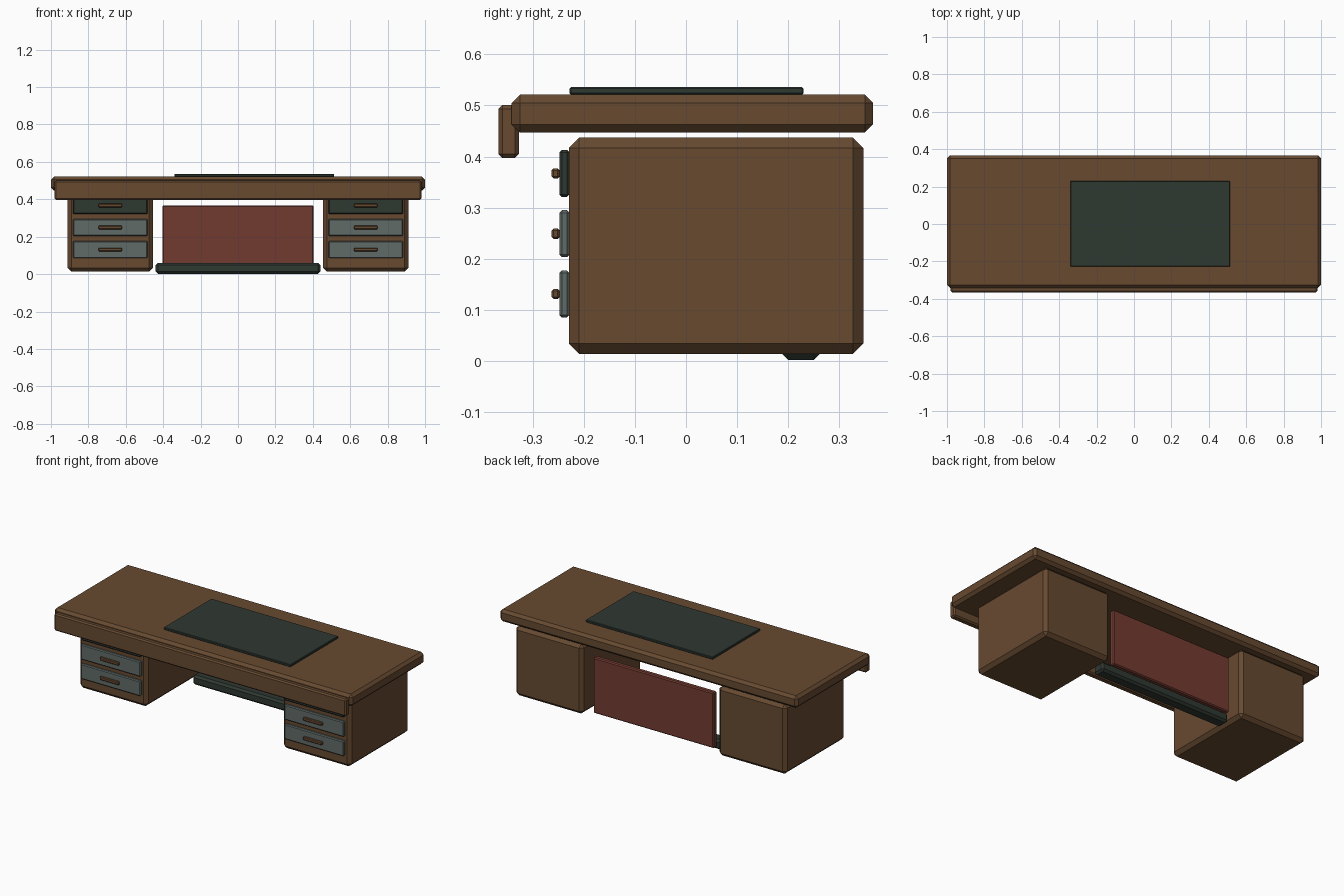
import bpy, bmesh

if "Cube" in bpy.data.objects:
    bpy.data.objects.remove(bpy.data.objects["Cube"])


def material(name, rgb):
    m = bpy.data.materials.new(name)
    m.diffuse_color = (*rgb, 1.0)
    m.use_nodes = True
    m.node_tree.nodes["Principled BSDF"].inputs["Base Color"].default_value = m.diffuse_color
    return m


WOOD = material("brown wood", (0.135, 0.068, 0.030))
RED = material("dark red", (0.170, 0.044, 0.030))
GREY = material("grey green", (0.115, 0.145, 0.137))
DARK = material("dark green", (0.028, 0.040, 0.031))


def box(name, x, y, z, bevel, mat):
    """Chamfered box from its min/max extents on each axis."""
    bm = bmesh.new()
    bmesh.ops.create_cube(bm, size=1.0)
    for v in bm.verts:
        for i, (lo, hi) in enumerate((x, y, z)):
            v.co[i] = hi if v.co[i] > 0 else lo
    bmesh.ops.bevel(bm, geom=bm.edges[:], offset=bevel, segments=1,
                    profile=0.5, affect='EDGES')
    me = bpy.data.meshes.new(name)
    bm.to_mesh(me)
    bm.free()
    me.materials.append(mat)
    ob = bpy.data.objects.new(name, me)
    bpy.context.collection.objects.link(ob)
    return ob


# Desktop, front apron and writing pad
box("desktop", (-1, 1), (-0.341, 0.366), (0.447, 0.521), 0.016, WOOD)
box("front_apron", (-0.98, 0.98), (-0.367, -0.327), (0.397, 0.501), 0.008, WOOD)
box("desk_pad", (-0.34, 0.513), (-0.228, 0.23), (0.521, 0.536), 0.003, DARK)

# Pedestals with three drawers each
for side, s in (("left", -1), ("right", 1)):
    cx = s * 0.683
    box(side + "_pedestal", (cx - 0.228, cx + 0.228), (-0.229, 0.347),
        (0.014, 0.437), 0.02, WOOD)
    for i, mat in enumerate((GREY, GREY, DARK)):
        z = 0.131 + i * 0.118
        box(f"{side}_drawer_{i + 1}", (cx - 0.2, cx + 0.2), (-0.248, -0.228),
            (z - 0.046, z + 0.046), 0.005, mat)
        box(f"{side}_handle_{i + 1}", (cx - 0.064, cx + 0.064),
            (-0.263, -0.247), (z - 0.010, z + 0.010), 0.004, WOOD)

# Back panel and foot rail in the knee space
box("modesty_panel", (-0.404, 0.404), (0.28, 0.312), (0.03, 0.368), 0.006, RED)
box("foot_rail", (-0.44, 0.44), (0.188, 0.262), (0.002, 0.06), 0.012, DARK)
